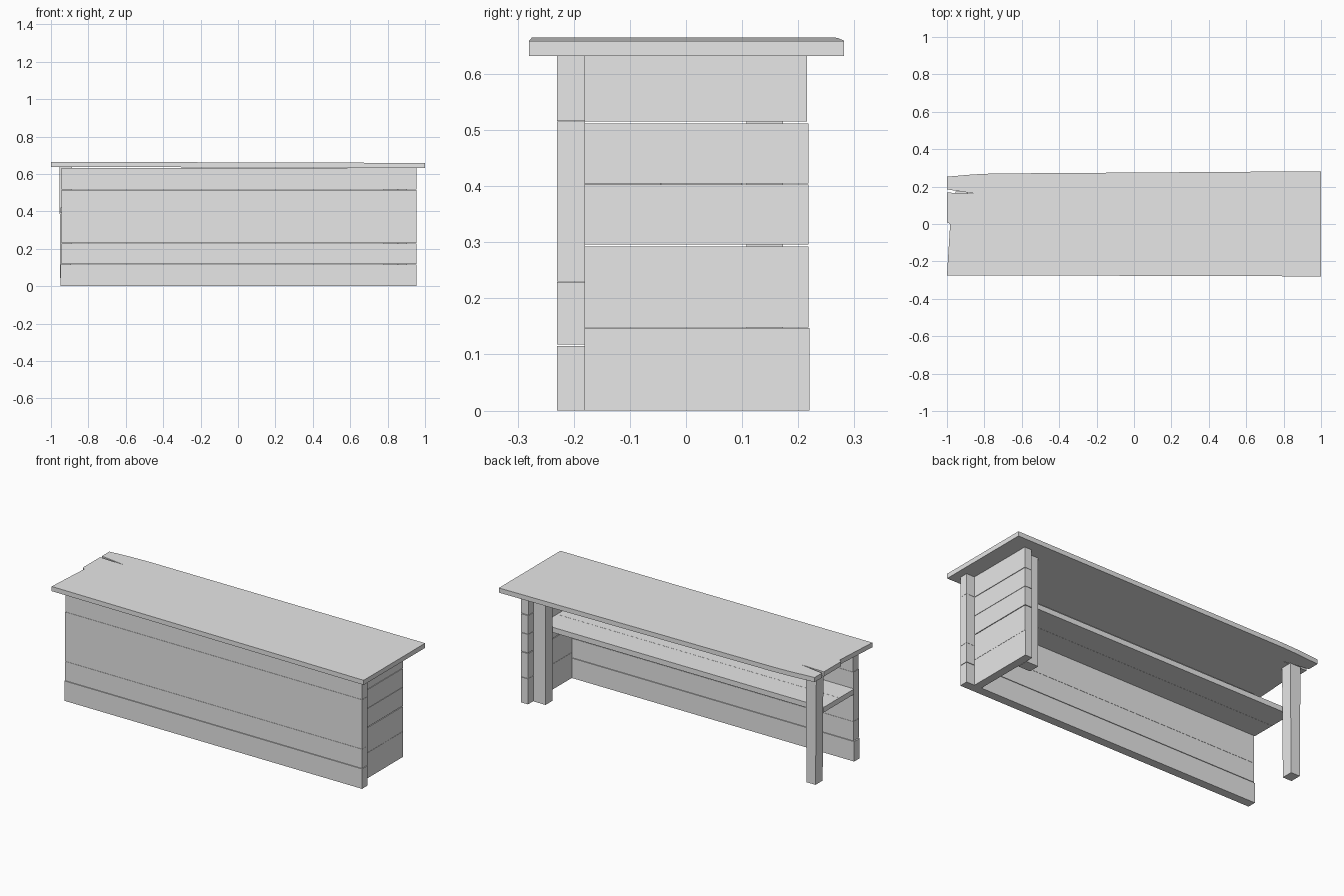
import bpy, bmesh

cube = bpy.data.objects.get("Cube")
if cube:
    bpy.data.objects.remove(cube, do_unlink=True)

grey = bpy.data.materials.new("plain_grey")
grey.use_nodes = True
COLOUR = (0.8, 0.8, 0.8, 1)
grey.diffuse_color = COLOUR
grey.node_tree.nodes["Principled BSDF"].inputs["Base Color"].default_value = COLOUR


def finish(name, bm):
    bmesh.ops.recalc_face_normals(bm, faces=bm.faces)
    mesh = bpy.data.meshes.new(name)
    bm.to_mesh(mesh)
    bm.free()
    mesh.materials.append(grey)
    obj = bpy.data.objects.new(name, mesh)
    bpy.context.collection.objects.link(obj)
    return obj


def box(name, x, y, z, spread=0.0):
    """Box between the given ranges; spread widens its top along x."""
    bm = bmesh.new()
    bmesh.ops.create_cube(bm, size=1)
    for v in bm.verts:
        top = v.co.z > 0
        side = 1 if v.co.x > 0 else -1
        v.co = (x[side > 0] + side * spread * top, y[v.co.y > 0], z[top])
    return finish(name, bm)


# Worn worktop with a split and a chipped end
outline = [(-1, -0.275), (-0.3, -0.276), (1, -0.28), (1, 0.282), (0, 0.275),
           (-0.75, 0.27), (-0.86, 0.265), (-1, 0.253), (-1, 0.185),
           (-0.845, 0.162), (-1, 0.168), (-1, 0.01), (-0.983, 0)]
bm = bmesh.new()
face = bm.faces.new([bm.verts.new((x, y, 0.635 - 0.003 * x)) for x, y in outline])
raised = bmesh.ops.extrude_face_region(bm, geom=[face])["geom"]
bmesh.ops.translate(bm, vec=(0, 0, 0.027),
                    verts=[g for g in raised if isinstance(g, bmesh.types.BMVert)])
finish("worktop", bm)

# Front planks, stacked with fine joints
front_planks = [(0, 0.115, -0.95), (0.118, 0.229, -0.945),
                (0.23, 0.515, -0.945), (0.516, 0.633, -0.943)]
for i, (low, high, end) in enumerate(front_planks):
    box(f"front_plank_{i + 1}", (end, 0.955), (-0.23, -0.18), (low, high))

# Side planks, set in from the front panel's end
side_planks = [(0, 0.147, 0.22), (0.148, 0.292, 0.218), (0.296, 0.403, 0.218),
               (0.405, 0.512, 0.218), (0.515, 0.633, 0.216)]
for i, (low, high, back) in enumerate(side_planks):
    box(f"side_plank_{i + 1}", (0.857, 0.903), (-0.181, back), (low, high))

# Shelf boards
for name, y in (("front", (-0.18, -0.045)), ("back", (-0.044, 0.1))):
    box(f"shelf_board_{name}", (-0.95, 0.857), y, (0.39, 0.42))

# Back legs
box("left_leg", (0.778, 0.855), (0.108, 0.173), (0, 0.633))
box("right_leg", (-0.95, -0.893), (0.108, 0.173), (0, 0.638), spread=0.005)
